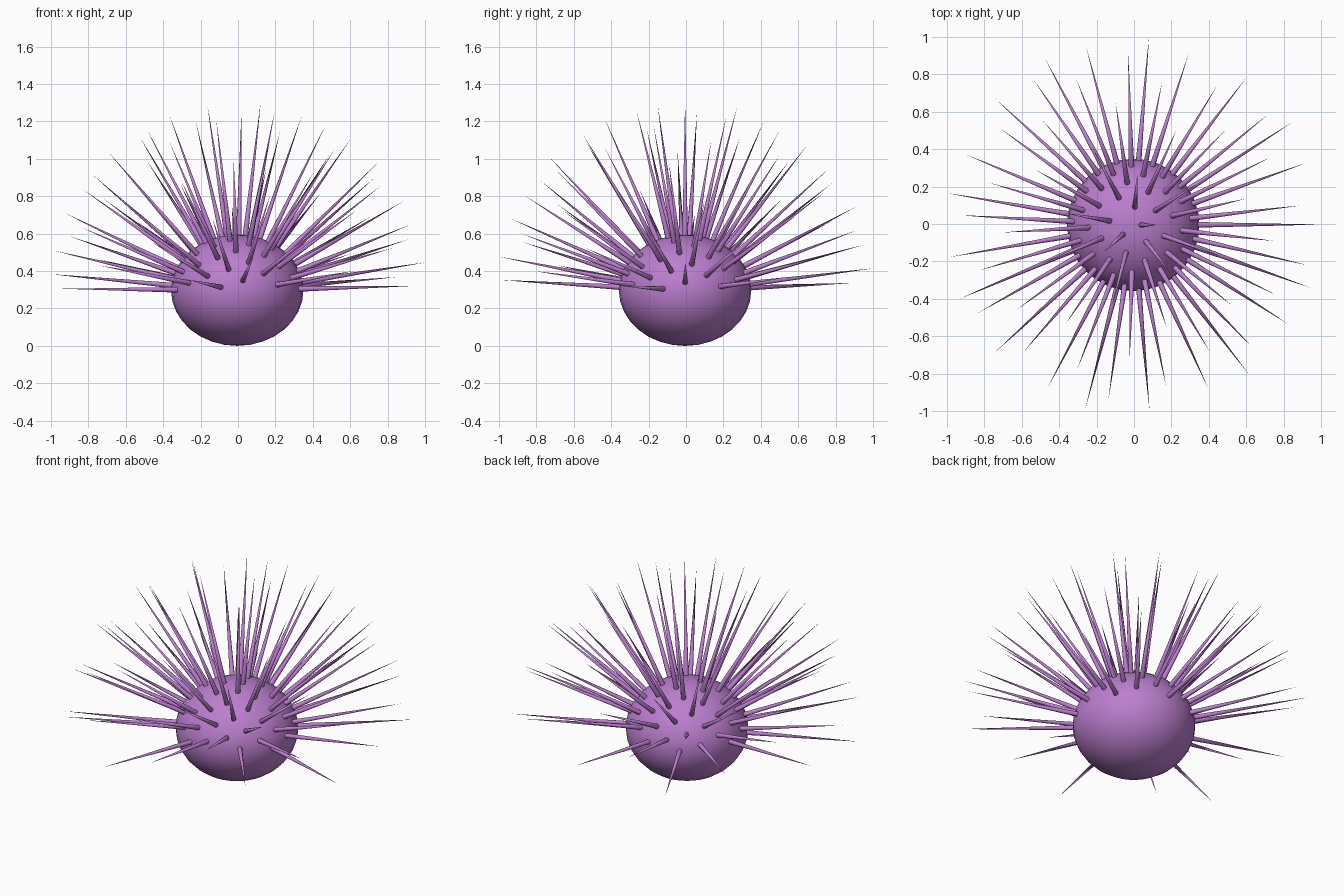
import bpy, bmesh, math
from mathutils import Vector, Matrix

if "Cube" in bpy.data.objects:
    bpy.data.objects.remove(bpy.data.objects["Cube"], do_unlink=True)

SPINES = 65
GOLDEN = 2.399            # turn between neighbouring spines, radians
REACH = 1.0147            # distance from centre to spine tips
WIDE, TALL = 0.354, 0.2975
CENTRE = Vector((-0.004, -0.005, TALL))


def material(name, colour):
    mat = bpy.data.materials.new(name)
    mat.use_nodes = True
    mat.diffuse_color = colour
    mat.node_tree.nodes["Principled BSDF"].inputs["Base Color"].default_value = colour
    return mat


def finish(bm, name, mat):
    mesh = bpy.data.meshes.new(name)
    bm.to_mesh(mesh)
    bm.free()
    obj = bpy.data.objects.new(name, mesh)
    obj.location = CENTRE
    bpy.context.collection.objects.link(obj)
    mesh.materials.append(mat)
    bpy.ops.object.select_all(action='DESELECT')
    obj.select_set(True)
    bpy.context.view_layer.objects.active = obj
    bpy.ops.object.shade_smooth_by_angle(angle=math.radians(65))
    return obj


purple = material("purple", (0.5, 0.21, 0.62, 1))

# Squashed round shell
bm = bmesh.new()
bmesh.ops.create_uvsphere(bm, u_segments=32, v_segments=16, radius=1,
                          matrix=Matrix.Diagonal((WIDE, WIDE, TALL, 1)))
finish(bm, "shell", purple)

# Tapered spines spiralling evenly over the upper half
bm = bmesh.new()
for i in range(SPINES):
    height = 1 - (i + 0.5) / SPINES
    ring = math.sqrt(1 - height * height)
    turn = -i * GOLDEN
    out = Vector((ring * math.cos(turn), ring * math.sin(turn), height))
    base = out * Vector((WIDE, WIDE, TALL)).x
    base.z = out.z * TALL
    base *= 0.98
    tip = out * REACH
    axis = tip - base
    place = Matrix.Translation((base + tip) / 2) @ axis.to_track_quat('Z', 'Y').to_matrix().to_4x4()
    bmesh.ops.create_cone(bm, cap_ends=True, segments=8, radius1=0.015, radius2=0,
                          depth=axis.length, matrix=place)
bmesh.ops.remove_doubles(bm, verts=bm.verts, dist=0.0001)
finish(bm, "spines", purple)
